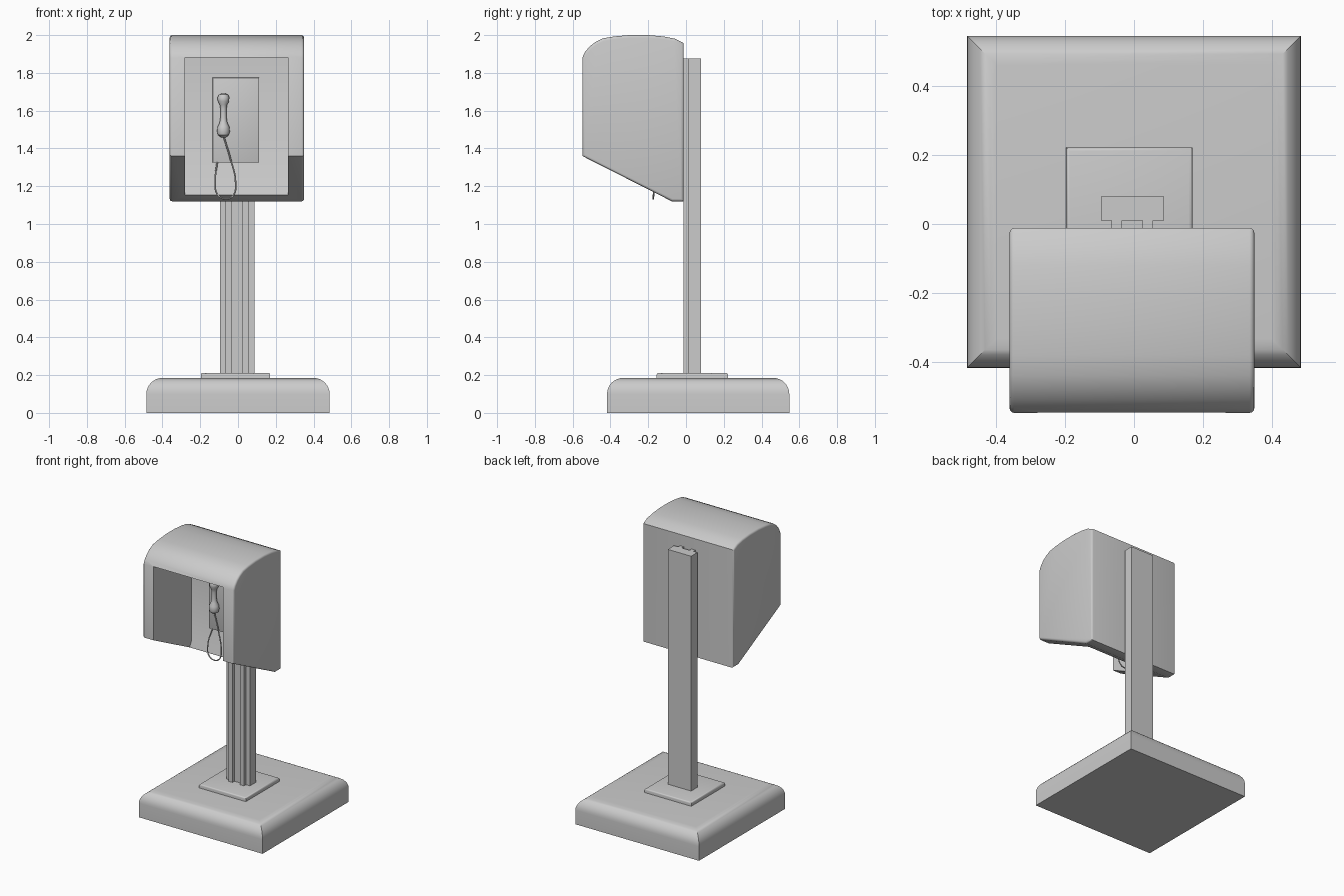
import bpy, bmesh
from mathutils import Vector

if "Cube" in bpy.data.objects:
    bpy.data.objects.remove(bpy.data.objects["Cube"])


def finish(name, bm, smooth=True):
    bmesh.ops.recalc_face_normals(bm, faces=bm.faces)
    mesh = bpy.data.meshes.new(name)
    bm.to_mesh(mesh)
    bm.free()
    ob = bpy.data.objects.new(name, mesh)
    bpy.context.collection.objects.link(ob)
    bpy.ops.object.select_all(action='DESELECT')
    ob.select_set(True)
    bpy.context.view_layer.objects.active = ob
    if smooth:
        bpy.ops.object.shade_smooth_by_angle(angle=0.6)
    return ob


def extrude(points, offset):
    """Closed profile extruded along an offset vector."""
    bm = bmesh.new()
    face = bm.faces.new([bm.verts.new(p) for p in points])
    res = bmesh.ops.extrude_face_region(bm, geom=[face])
    verts = [v for v in res['geom'] if isinstance(v, bmesh.types.BMVert)]
    bmesh.ops.translate(bm, verts=verts, vec=offset)
    bmesh.ops.recalc_face_normals(bm, faces=bm.faces)
    return bm


def slab(name, x0, x1, y0, y1, z0, z1, bevel, segments):
    """Box whose top edges are rounded while its upright corners stay sharp."""
    bm = extrude([(x0, y0, z0), (x1, y0, z0), (x1, y1, z0), (x0, y1, z0)], (0, 0, z1 - z0))
    top = [e for e in bm.edges if all(v.co.z > z1 - 1e-4 for v in e.verts)]
    bmesh.ops.bevel(bm, geom=top, offset=bevel, segments=segments, profile=0.5, affect='EDGES')
    return finish(name, bm)


# Ground block and foot plate
slab("base", -0.485, 0.485, -0.418, 0.547, 0, 0.185, 0.085, 8)
slab("foot_plate", -0.197, 0.17, -0.155, 0.222, 0.18, 0.212, 0.01, 3)

# Post with two front ribs
post = [(-0.096, 0.08), (-0.096, 0.01), (-0.065, 0.01), (-0.065, -0.012), (-0.035, -0.012),
        (-0.035, 0.01), (0.025, 0.01), (0.025, -0.012), (0.055, -0.012), (0.055, 0.01),
        (0.087, 0.01), (0.087, 0.08)]
finish("post", extrude([(x, y, 0.2) for x, y in post], (0, 0, 1.677)), smooth=False)

# Hood: rounded side profile with softened side edges
hood = [(-0.012, 1.12), (-0.075, 1.12), (-0.549, 1.36), (-0.549, 1.88), (-0.535, 1.91),
        (-0.51, 1.94), (-0.48, 1.963), (-0.44, 1.983), (-0.38, 1.993), (-0.3, 2.0),
        (-0.2, 2.0), (-0.12, 1.993), (-0.06, 1.981), (-0.012, 1.957)]
bm = extrude([(-0.362, y, z) for y, z in hood], (0.712, 0, 0))
side = [e for e in bm.edges if abs(e.verts[0].co.x - e.verts[1].co.x) < 1e-5]
bmesh.ops.bevel(bm, geom=side, offset=0.014, segments=3, profile=0.5, affect='EDGES')
hood_ob = finish("hood", bm)

# Recess in the hood, open at the front and underneath
recess = [(-0.7, 1.0), (-0.14, 1.0), (-0.14, 1.16), (-0.12, 1.195), (-0.12, 1.882), (-0.7, 1.882)]
cutter = finish("hood_cutter", extrude([(-0.28, y, z) for y, z in recess], (0.546, 0, 0)))
cutter.hide_render = True
mod = hood_ob.modifiers.new("recess", 'BOOLEAN')
mod.operation = 'DIFFERENCE'
mod.solver = 'EXACT'
mod.object = cutter
bpy.context.view_layer.objects.active = hood_ob
bpy.ops.object.modifier_apply(modifier=mod.name)
bpy.data.objects.remove(cutter)
bpy.ops.object.select_all(action='DESELECT')
hood_ob.select_set(True)
bpy.ops.object.shade_smooth_by_angle(angle=0.6)

# Telephone body on the back wall
bm = extrude([(-0.135, -0.115, 1.325), (0.112, -0.115, 1.325),
              (0.112, -0.115, 1.775), (-0.135, -0.115, 1.775)], (0, -0.02, 0))
front = [e for e in bm.edges if all(v.co.y < -0.13 for v in e.verts)]
bmesh.ops.bevel(bm, geom=front, offset=0.005, segments=2, profile=0.5, affect='EDGES')
finish("phone_body", bm)

# Handset turned from a radius profile
rings = [(1.690, 0.012), (1.685, 0.024), (1.67, 0.031), (1.65, 0.030), (1.632, 0.020),
         (1.61, 0.016), (1.56, 0.017), (1.535, 0.021), (1.515, 0.031), (1.49, 0.034),
         (1.47, 0.028), (1.458, 0.012)]
bm = bmesh.new()
loops = []
for z, r in rings:
    c = bmesh.ops.create_circle(bm, segments=20, radius=r)['verts']
    bmesh.ops.translate(bm, verts=c, vec=(-0.077, -0.158, z))
    loops.append(c)
for a, b in zip(loops, loops[1:]):
    for i in range(20):
        j = (i + 1) % 20
        bm.faces.new((a[i], a[j], b[j], b[i]))
bm.faces.new(loops[0])
bm.faces.new(loops[-1])
finish("handset", bm)

# Hanging cord
path = [(-0.075, -0.158, 1.46), (-0.04, -0.163, 1.345), (-0.013, -0.17, 1.22), (-0.026, -0.172, 1.15),
        (-0.065, -0.174, 1.133), (-0.108, -0.172, 1.155), (-0.12, -0.165, 1.23), (-0.11, -0.13, 1.33)]
curve = bpy.data.curves.new("cord", 'CURVE')
curve.dimensions = '3D'
curve.bevel_depth = 0.0042
curve.bevel_resolution = 2
curve.use_fill_caps = True
spline = curve.splines.new('BEZIER')
spline.bezier_points.add(len(path) - 1)
for p, co in zip(spline.bezier_points, path):
    p.co = Vector(co)
    p.handle_left_type = p.handle_right_type = 'AUTO'
cord = bpy.data.objects.new("cord", curve)
bpy.context.collection.objects.link(cord)
